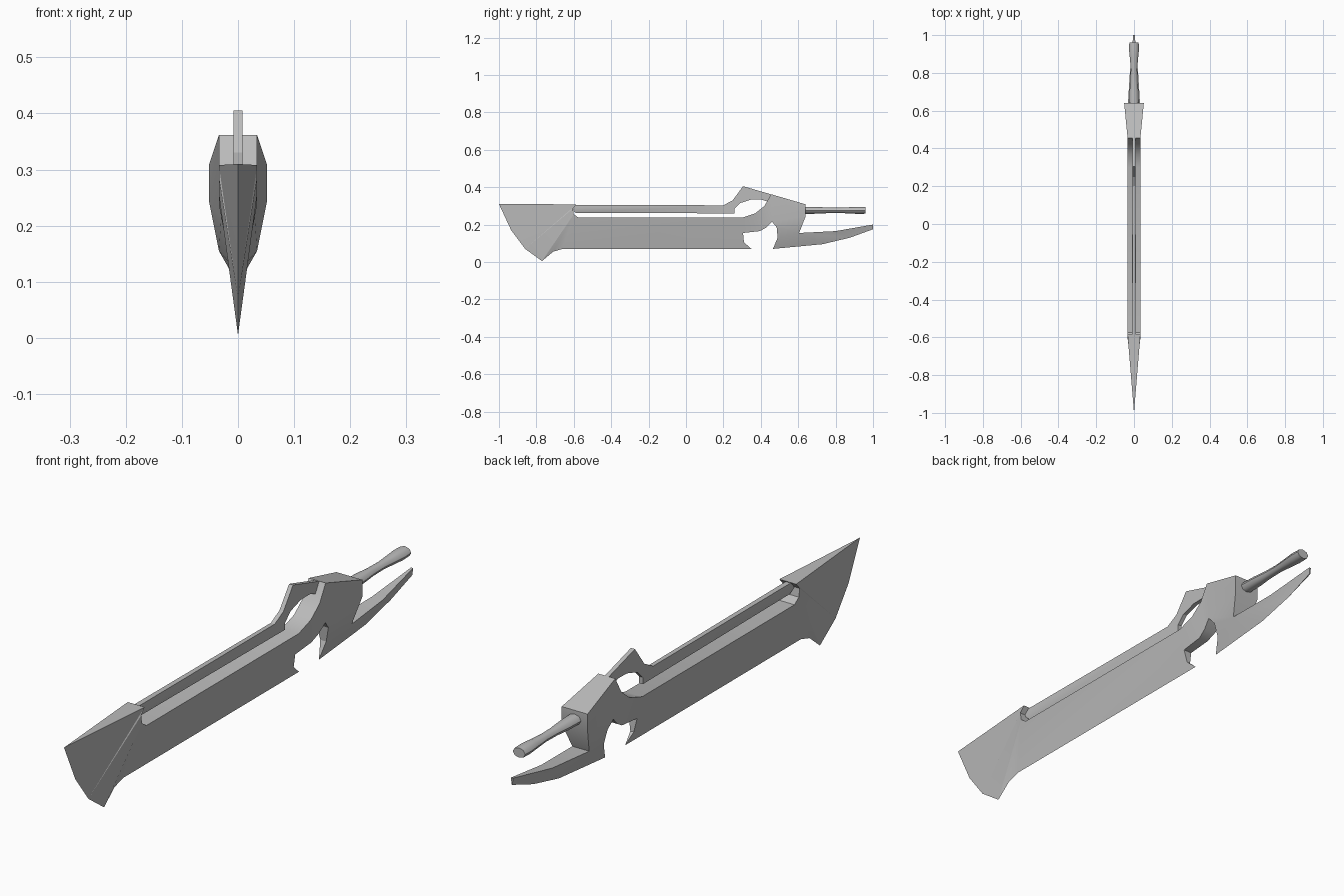
import bpy, bmesh, math

if "Cube" in bpy.data.objects:
    bpy.data.objects.remove(bpy.data.objects["Cube"])

steel = bpy.data.materials.new("plain grey")
steel.diffuse_color = (0.5, 0.5, 0.5, 1)
steel.use_nodes = True
steel.node_tree.nodes["Principled BSDF"].inputs["Base Color"].default_value = steel.diffuse_color


def finish(name, bm, angle=25):
    bmesh.ops.recalc_face_normals(bm, faces=bm.faces)
    me = bpy.data.meshes.new(name)
    bm.to_mesh(me)
    bm.free()
    me.materials.append(steel)
    ob = bpy.data.objects.new(name, me)
    bpy.context.collection.objects.link(ob)
    bpy.ops.object.select_all(action='DESELECT')
    ob.select_set(True)
    bpy.context.view_layer.objects.active = ob
    bpy.ops.object.shade_smooth_by_angle(angle=math.radians(angle))


def slab(name, pts, faces):
    """Mirrored plate: points are (y, z, half thickness); open edges get a rim."""
    bm = bmesh.new()
    right = [bm.verts.new((x, y, z)) for y, z, x in pts]
    left = [bm.verts.new((-x, y, z)) if x else right[i] for i, (y, z, x) in enumerate(pts)]
    count = {}
    for f in faces:
        for side in (right, left):
            bm.faces.new([side[i] for i in f])
        for a, b in zip(f, f[1:] + f[:1]):
            key = (min(a, b), max(a, b))
            count[key] = count.get(key, 0) + 1
    for (a, b), n in count.items():
        ring = list(dict.fromkeys([right[a], right[b], left[b], left[a]]))
        if n == 1 and len(ring) > 2:
            bm.faces.new(ring)
    finish(name, bm)


# Blade with flared tip, notched neck, guard block and swept knuckle lever
W = 0.034
blade = [
    (-1, .31, 0), (-.935, .17, 0), (-.86, .07, 0), (-.77, .005, 0),      # 0 tip edge
    (-.71, .055, 0), (-.66, .07, 0),
    (-.585, .308, W), (-.605, .285, W), (-.60, .255, W), (-.575, .237, W),  # 6 slot
    (.30, .237, W), (.37, .26, W), (.42, .30, W), (.455, .362, W),
    (.35, .07, 0), (.31, .105, .007), (.305, .155, .017),                # 14 notch
    (.395, .165, .019), (.43, .185, .024), (.46, .215, .03),
    (.485, .185, .024), (.49, .13, .012), (.465, .07, 0),                # 20 hook
    (.73, .095, 0), (.605, .155, W), (.64, .245, .052), (.64, .308, .052),
    (.80, .165, .022), (1, .20, .004), (1, .175, .002), (.877, .13, 0),  # 27 lever
]
slab("blade_and_guard", blade, [
    [6, 0, 1], [6, 1, 2], [6, 2, 7], [7, 2, 3], [7, 3, 8], [8, 3, 4], [8, 4, 5], [8, 5, 9],
    [9, 5, 14, 15, 16, 10], [10, 16, 17, 11], [11, 17, 18, 12], [12, 18, 19, 13],
    [13, 19, 25, 26], [19, 20, 24, 25], [20, 21, 24], [21, 22, 23, 24],
    [24, 23, 30, 27], [27, 30, 29, 28],
])

# Thin upper rail that rises into a pointed spur over the neck opening
T = 0.008
rail = [
    (-.61, .305, .010), (-.61, .285, .012), (-.59, .262, .004),
    (.20, .303, T), (.26, .26, T), (.26, .285, T), (.25, .33, T),
    (.29, .315, T), (.305, .405, T), (.35, .334, T), (.40, .335, T),
    (.46, .36, T), (.445, .32, T),
]
slab("upper_rail", rail, [
    [0, 1, 3], [1, 2, 3], [2, 4, 3], [3, 4, 5], [3, 5, 6], [6, 5, 7],
    [6, 7, 8], [8, 7, 9], [8, 9, 10], [8, 10, 11], [11, 10, 12],
])

# Waisted grip
bm = bmesh.new()
N = 8
rings = []
for y, rx, rz in [(.63, .026, .019), (.70, .024, .018), (.76, .018, .015), (.82, .017, .014),
                  (.88, .022, .017), (.92, .026, .019), (.96, .025, .018)]:
    rings.append([bm.verts.new((rx * math.cos(2 * math.pi * i / N), y,
                                .276 + rz * math.sin(2 * math.pi * i / N))) for i in range(N)])
for a, b in zip(rings, rings[1:]):
    for i in range(N):
        j = (i + 1) % N
        bm.faces.new((a[i], a[j], b[j], b[i]))
bm.faces.new(rings[0])
bm.faces.new(rings[-1])
finish("grip", bm, 50)
